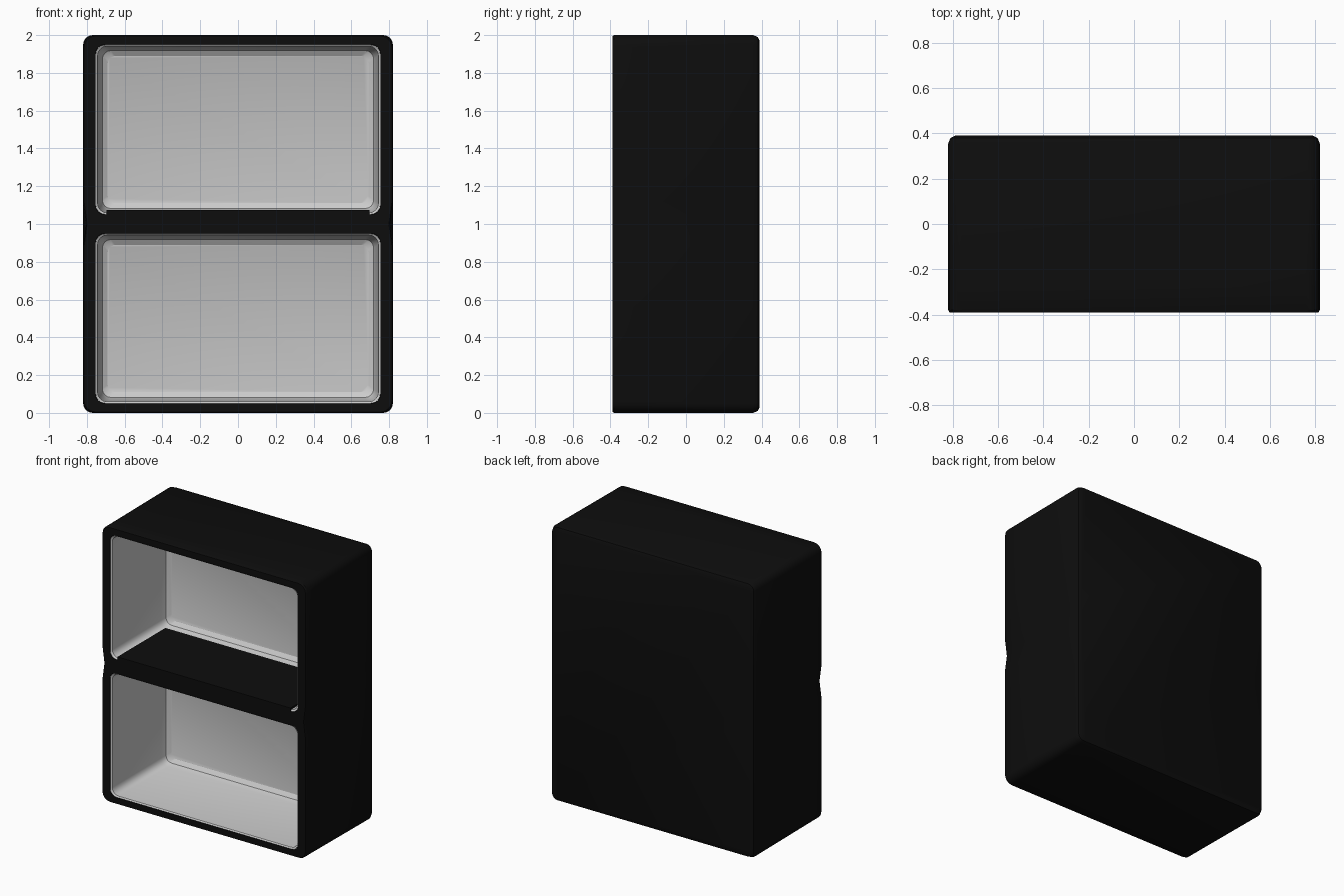
import bpy, bmesh, math

if "Cube" in bpy.data.objects:
    bpy.data.objects.remove(bpy.data.objects["Cube"])

black = bpy.data.materials.new("black")
black.diffuse_color = (0.004, 0.004, 0.004, 1)
black.use_nodes = True
black.node_tree.nodes["Principled BSDF"].inputs["Base Color"].default_value = black.diffuse_color


def ring(hw, hh, r, zc, pinch=None, seg=4):
    """Rounded rectangle in xz; pinch pulls the sides in at mid height."""
    pts = []
    for k, (sx, sz) in enumerate([(1, 1), (-1, 1), (-1, -1), (1, -1)]):
        for i in range(seg + 1):
            a = math.radians(90 * k + 90 * i / seg)
            pts.append((sx * (hw - r) + r * math.cos(a),
                        zc + sz * (hh - r) + r * math.sin(a)))
        if pinch is not None and k in (1, 3):
            side = [(sx * hw, zc + sz * 0.12),
                    (sx * (hw - pinch), zc),
                    (sx * hw, zc - sz * 0.12)]
            if k == 3:
                pts += [(hw, zc - 0.12), (hw - pinch, zc), (hw, zc + 0.12)]
            else:
                pts += side
    return pts


def loft(name, sections, solid, mat=None):
    """Skin (y, ring) sections from front to back."""
    bm = bmesh.new()
    rows = [[bm.verts.new((x, y, z)) for x, z in pts] for y, pts in sections]
    n = len(rows[0])
    for a, b in zip(rows, rows[1:]):
        for j in range(n):
            k = (j + 1) % n
            bm.faces.new((a[j], a[k], b[k], b[j]))
    bm.faces.new(rows[-1])
    if solid:
        bm.faces.new(rows[0])
        bmesh.ops.recalc_face_normals(bm, faces=bm.faces)
    me = bpy.data.meshes.new(name)
    bm.to_mesh(me)
    bm.free()
    ob = bpy.data.objects.new(name, me)
    bpy.context.collection.objects.link(ob)
    if mat:
        me.materials.append(mat)
    return ob


def smooth(ob):
    bpy.ops.object.select_all(action='DESELECT')
    ob.select_set(True)
    bpy.context.view_layer.objects.active = ob
    bpy.ops.object.shade_smooth_by_angle(angle=math.radians(30))


# Outer shell: square front edge, softened back edge, slight waist at the front
shell = loft("cabinet_shell", [
    (-0.39, ring(0.815, 0.995, 0.06, 1, 0.016)),
    (-0.38, ring(0.82, 1.0, 0.06, 1, 0.016)),
    (-0.28, ring(0.82, 1.0, 0.06, 1, 0)),
    (0.355, ring(0.82, 1.0, 0.05, 1, 0)),
    (0.38, ring(0.81, 0.99, 0.045, 1, 0)),
    (0.39, ring(0.79, 0.97, 0.04, 1, 0)),
], True, black)

# Two compartments: a pocket cut in the shell and a grey liner in each
for name, zc in (("lower", 0.5), ("upper", 1.5)):
    cutter = loft(name + "_pocket_cutter", [
        (-0.5, ring(0.755, 0.45, 0.05, zc)),
        (0.27, ring(0.755, 0.45, 0.05, zc)),
    ], True, black)
    mod = shell.modifiers.new(name + "_pocket", 'BOOLEAN')
    mod.operation = 'DIFFERENCE'
    mod.solver = 'EXACT'
    mod.object = cutter
    bpy.context.view_layer.objects.active = shell
    bpy.ops.object.modifier_apply(modifier=mod.name)
    bpy.data.objects.remove(cutter)

    liner = loft(name + "_liner", [
        (-0.388, ring(0.754, 0.449, 0.05, zc)),
        (-0.380, ring(0.743, 0.441, 0.05, zc)),
        (0.16, ring(0.728, 0.43, 0.05, zc)),
        (0.20, ring(0.718, 0.418, 0.045, zc)),
        (0.22, ring(0.69, 0.39, 0.04, zc)),
    ], False)
    smooth(liner)

smooth(shell)

# Black floor of the upper compartment, sitting on the divider
bpy.ops.mesh.primitive_cube_add(size=1, location=(0, -0.115, 1.05))
floor = bpy.context.object
floor.name = "divider_floor"
floor.scale = (1.39, 0.55, 0.046)
floor.data.materials.append(black)
